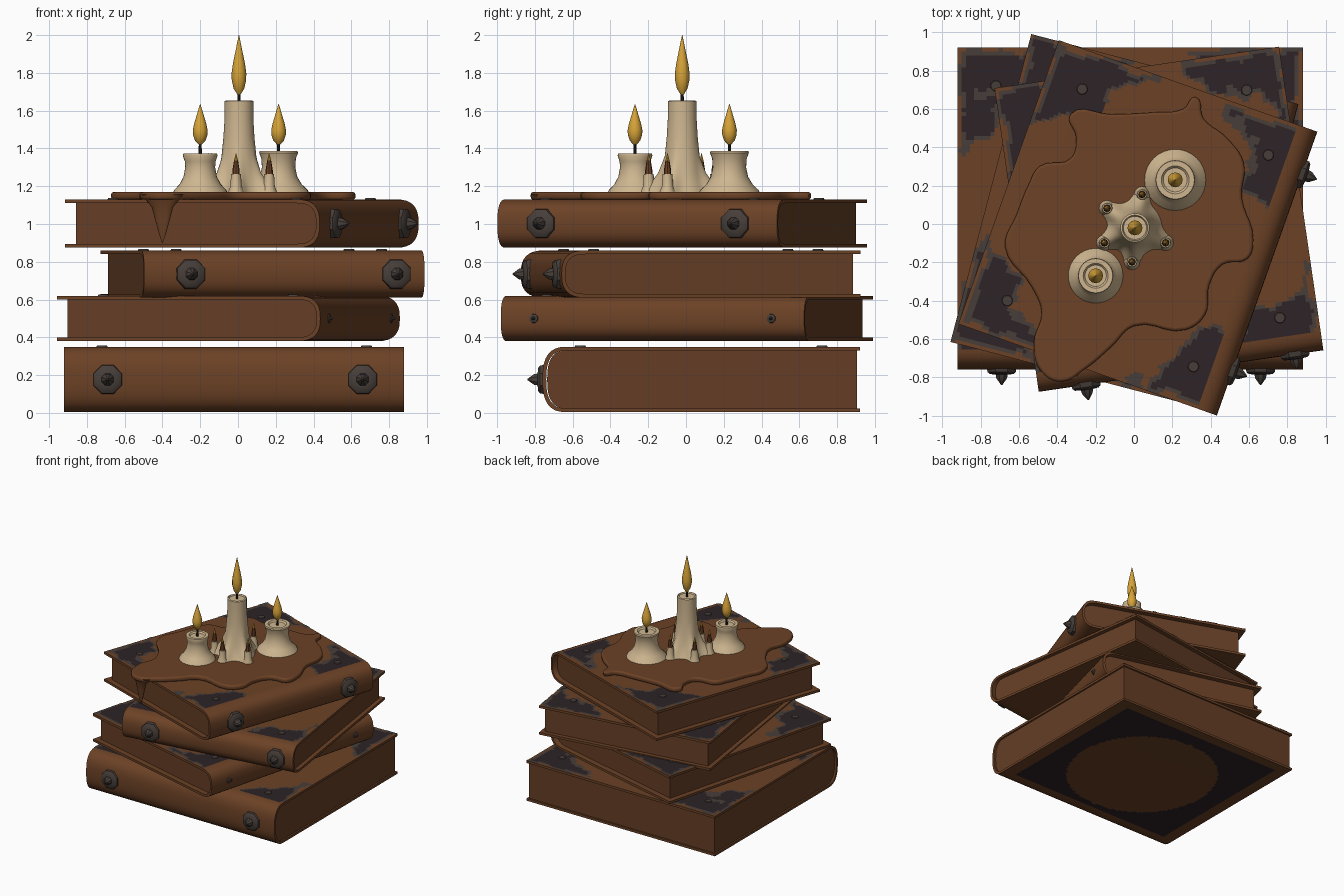
import bpy, bmesh, math
from mathutils import Matrix, Vector, noise

if "Cube" in bpy.data.objects:
    bpy.data.objects.remove(bpy.data.objects["Cube"])


def material(name, rgb):
    m = bpy.data.materials.new(name)
    m.diffuse_color = (*rgb, 1)
    m.use_nodes = True
    m.node_tree.nodes["Principled BSDF"].inputs["Base Color"].default_value = m.diffuse_color
    return m


LEATHER = material("brown leather", (0.150, 0.054, 0.019))
PAGES = material("brown pages", (0.130, 0.048, 0.019))
DARK = material("dark worn patch", (0.026, 0.017, 0.019))
METAL = material("grey metal", (0.062, 0.048, 0.041))
WAX = material("cream wax", (0.62, 0.47, 0.28))
FLAME = material("golden flame", (0.68, 0.37, 0.04))
WICK = material("black wick", (0.02, 0.015, 0.012))


def finish(name, bm, mats, matrix=Matrix(), fix=True):
    if fix:
        bmesh.ops.recalc_face_normals(bm, faces=bm.faces[:])
    me = bpy.data.meshes.new(name)
    bm.to_mesh(me)
    bm.free()
    for m in mats:
        me.materials.append(m)
    ob = bpy.data.objects.new(name, me)
    ob.matrix_world = matrix
    bpy.context.collection.objects.link(ob)
    return ob


def prism(name, outline, x0, x1, mat, matrix):
    """Extrude a closed (y, z) outline along x."""
    bm = bmesh.new()
    f = bm.faces.new([bm.verts.new((x0, y, z)) for y, z in outline])
    ext = bmesh.ops.extrude_face_region(bm, geom=[f])
    moved = [v for v in ext["geom"] if isinstance(v, bmesh.types.BMVert)]
    bmesh.ops.translate(bm, verts=moved, vec=(x1 - x0, 0, 0))
    return finish(name, bm, [mat], matrix)


def lathe(name, profile, mat, matrix=Matrix(), seg=24, swell=None):
    """Turn an (r, z) profile; swell(angle, z) adds to the radius."""
    bm = bmesh.new()
    rings = []
    for r, z in profile:
        ring = []
        for i in range(seg):
            a = 2 * math.pi * i / seg
            q = r + (swell(a, z) if swell else 0)
            ring.append(bm.verts.new((q * math.cos(a), q * math.sin(a), z)))
        rings.append(ring)
    for lo, hi in zip(rings, rings[1:]):
        for i in range(seg):
            j = (i + 1) % seg
            bm.faces.new((lo[i], lo[j], hi[j], hi[i]))
    bm.faces.new(rings[0][::-1])
    bm.faces.new(rings[-1])
    return finish(name, bm, [mat], matrix)


def spine_path(depth, height, e, back):
    """C-shaped path: back edge, round spine, back edge."""
    def power(v):
        return math.copysign(abs(v) ** 0.75, v)
    pts = [(back, height / 2)]
    for i in range(17):
        a = math.pi * i / 16
        pts.append((-depth / 2 + e - e * power(math.sin(a)) if 0 < i < 16 else -depth / 2 + e,
                    height / 2 * power(math.cos(a))))
    pts.append((back, -height / 2))
    return pts


def overlay(name, length, depth, z, rule, matrix, flip=False):
    """Thin painted layer keeping only the cells the rule colours."""
    bm = bmesh.new()
    bmesh.ops.create_grid(bm, x_segments=84, y_segments=80, size=0.5)
    bmesh.ops.transform(bm, matrix=Matrix.Translation((0, 0, z)) @ Matrix.Diagonal((length, depth, 1, 1)),
                        verts=bm.verts[:])
    drop = []
    for f in bm.faces:
        k = rule(f.calc_center_median())
        if k is None:
            drop.append(f)
        else:
            f.material_index = k
    bmesh.ops.delete(bm, geom=drop, context='FACES')
    if flip:
        bmesh.ops.reverse_faces(bm, faces=bm.faces[:])
    return finish(name, bm, [DARK, METAL], matrix, fix=False)


def book(name, cx, cy, z0, z1, length, depth, angle, lip, boss_x, big=True):
    h, t, e = z1 - z0, 0.02, 0.13
    mw = Matrix.Translation((cx, cy, (z0 + z1) / 2)) @ Matrix.Rotation(math.radians(angle), 4, 'Z')
    # cover wrapped round the spine
    outer = spine_path(depth, h, e, depth / 2)
    inner = spine_path(depth - 2 * t, h - 2 * t, e - t, depth / 2)
    prism(name + "_cover", outer + inner[::-1], -length / 2, length / 2, LEATHER, mw)
    # page block
    block = spine_path(depth - 2 * t - 0.01, h - 2 * t + 0.002, e - t, depth / 2 - lip)
    prism(name + "_pages", block, -length / 2 + lip, length / 2 - lip, PAGES, mw)

    # ragged dark corners with a grey fringe
    def corners(p):
        a, b = length / 2 - abs(p.x), depth / 2 - abs(p.y)
        if p.y < -depth / 2 + e * 0.8:
            return None
        q = Vector((p.x * 4, p.y * 4, cx * 9 + z0 * 7))
        s = a + b + 0.22 * noise.noise(q) + 0.07 * noise.noise(q * 3.5)
        edge = min(a, b) + 0.04 * noise.noise(q * 2)
        if s < 0.50 and edge > 0.035:
            return 0
        return 1 if s < 0.54 and edge > 0.012 else None
    overlay(name + "_corner_patches", length, depth, h / 2 + 0.003, corners, mw)
    # flat corner studs
    for sx in (-1, 1):
        for sy in (-1, 1):
            pos = Matrix.Translation((sx * (length / 2 - 0.2), sy * (depth / 2 - 0.2), h / 2))
            lathe(name + "_corner_stud", [(0.03, 0), (0.026, 0.008)], METAL, mw @ pos, 12)
    # pointed bosses on the spine
    k = 1 if big else 0.3
    shape = [(0.085, -0.02), (0.08, 0.012), (0.068, 0.022), (0.034, 0.026), (0.03, 0.045), (0.003, 0.08)]
    for x in boss_x:
        pos = Matrix.Translation((x, -depth / 2, 0)) @ Matrix.Rotation(math.pi / 2, 4, 'X')
        lathe(name + "_spine_boss", [(r * k, z * k) for r, z in shape], METAL,
              mw @ pos @ Matrix.Rotation(math.pi / 8, 4, 'Z'), 8)
    return mw


# stack of four books, bottom to top
base = book("bottom_book", -0.02, 0.08, 0.004, 0.35, 1.80, 1.68, 0, 0.014, (-0.67, 0.68))
book("second_book", -0.05, 0.005, 0.38, 0.62, 1.66, 1.44, 75.3, 0.045, (-0.65, 0.65), big=False)
book("third_book", 0.13, 0.025, 0.61, 0.86, 1.50, 1.60, 8.3, 0.035, (-0.50, 0.60))
book("top_book", 0.02, -0.02, 0.875, 1.13, 1.57, 1.43, 70.5, 0.045, (-0.54, 0.55))


# dark underside around a plain disc
def underside(p):
    inside = abs(p.x) < 0.80 and -0.68 < p.y < 0.75
    return 0 if inside and p.xy.length > 0.62 else None


overlay("underside_border", 1.80, 1.68, -0.176, underside, base, flip=True)

# melted puddle over the top cover
outline = [(-0.33, 0.57), (-0.12, 0.57), (0.1, 0.58), (0.26, 0.60), (0.32, 0.66), (0.36, 0.55),
           (0.48, 0.45), (0.57, 0.32), (0.56, 0.14), (0.62, -0.08), (0.59, -0.18), (0.46, -0.21),
           (0.39, -0.32), (0.37, -0.47), (0.27, -0.55), (0.0, -0.53), (-0.12, -0.64), (-0.25, -0.75),
           (-0.38, -0.82), (-0.48, -0.77), (-0.52, -0.62), (-0.48, -0.46), (-0.53, -0.33),
           (-0.67, -0.12), (-0.61, 0.05), (-0.55, 0.2), (-0.49, 0.3), (-0.33, 0.34), (-0.30, 0.45)]
cu = bpy.data.curves.new("melted_puddle", 'CURVE')
cu.dimensions, cu.fill_mode = '2D', 'BOTH'
cu.extrude, cu.bevel_depth, cu.bevel_resolution, cu.offset = 0.006, 0.014, 2, -0.012
sp = cu.splines.new('BEZIER')
sp.bezier_points.add(len(outline) - 1)
for bp, (x, y) in zip(sp.bezier_points, outline):
    bp.co = (x, y, 0)
    bp.handle_left_type = bp.handle_right_type = 'AUTO'
sp.use_cyclic_u, sp.resolution_u = True, 5
puddle = bpy.data.objects.new("melted_puddle", cu)
puddle.location.z = 1.149
cu.materials.append(LEATHER)
bpy.context.collection.objects.link(puddle)
bpy.context.view_layer.objects.active = puddle
puddle.select_set(True)
bpy.ops.object.convert(target='MESH')

# drip hanging over the edge
lathe("puddle_drip", [(0.002, 0.90), (0.02, 0.95), (0.04, 1.02), (0.06, 1.09), (0.10, 1.135), (0.115, 1.155)], LEATHER,
      Matrix.Translation((-0.40, -0.755, 0)) @ Matrix.Rotation(math.radians(-18), 4, 'Z')
      @ Matrix.Diagonal((1, 0.45, 1, 1)), 16)


def flame(name, x, y, wick0, z0, z1):
    at = Matrix.Translation((x, y, 0))
    lathe(name + "_wick", [(0.009, wick0), (0.007, z0 + 0.03)], WICK, at, 8)
    shape = [(0.008, 0), (0.028, 0.1), (0.038, 0.24), (0.039, 0.36), (0.032, 0.52), (0.019, 0.72), (0.009, 0.88), (0.001, 1)]
    lathe(name + "_flame", [(r, z0 + k * (z1 - z0)) for r, k in shape], FLAME, at, 12)


# tall candle with lobed foot
lobes = [math.radians(a) for a in (78, -26, -95, -154, 145)]


def foot(a, z):
    fade = max(0.0, (1.36 - z) / 0.2) ** 1.6
    return 0.085 * fade * sum(math.exp(-((math.remainder(a - l, 2 * math.pi) / 0.27) ** 2)) for l in lobes)


lathe("tall_candle", [(0.145, 1.16), (0.135, 1.18), (0.118, 1.22), (0.105, 1.27), (0.092, 1.36), (0.082, 1.46),
                      (0.076, 1.56), (0.076, 1.65), (0.066, 1.655), (0.06, 1.643)], WAX,
      Matrix.Translation((0.005, -0.02, 0)), 60, foot)
flame("tall_candle", 0.005, -0.02, 1.64, 1.685, 2.0)

# tiny stubs on the lobes
for a in lobes:
    at = Matrix.Translation((0.005 + 0.178 * math.cos(a), -0.02 + 0.178 * math.sin(a), 0))
    lathe("stub_candle", [(0.045, 1.16), (0.03, 1.20), (0.026, 1.265)], WAX, at, 12)
    lathe("stub_tip", [(0.02, 1.26), (0.019, 1.285), (0.011, 1.335)], LEATHER, at, 8)
    lathe("stub_flame", [(0.011, 1.335), (0.001, 1.375)], FLAME, at, 8)

# two short candles with flared feet
for name, x, y, k, top in (("left_candle", -0.2, -0.27, 0.93, 1.372), ("right_candle", 0.215, 0.23, 1.04, 1.387)):
    shape = [(0.158, 1.16), (0.148, 1.18), (0.118, 1.21), (0.095, 1.25), (0.085, 1.30), (0.088, top - 0.04),
             (0.099, top - 0.01), (0.096, top), (0.07, top), (0.06, top - 0.012)]
    lathe(name, [(r * k, z) for r, z in shape], WAX, Matrix.Translation((x, y, 0)), 32)
    flame(name, x, y, top - 0.015, 1.42, 1.635)

# smooth shading with crisp edges
bpy.ops.object.select_all(action='DESELECT')
for ob in bpy.context.scene.objects:
    if ob.type == 'MESH':
        ob.select_set(True)
        bpy.context.view_layer.objects.active = ob
bpy.ops.object.shade_smooth_by_angle(angle=math.radians(35))
